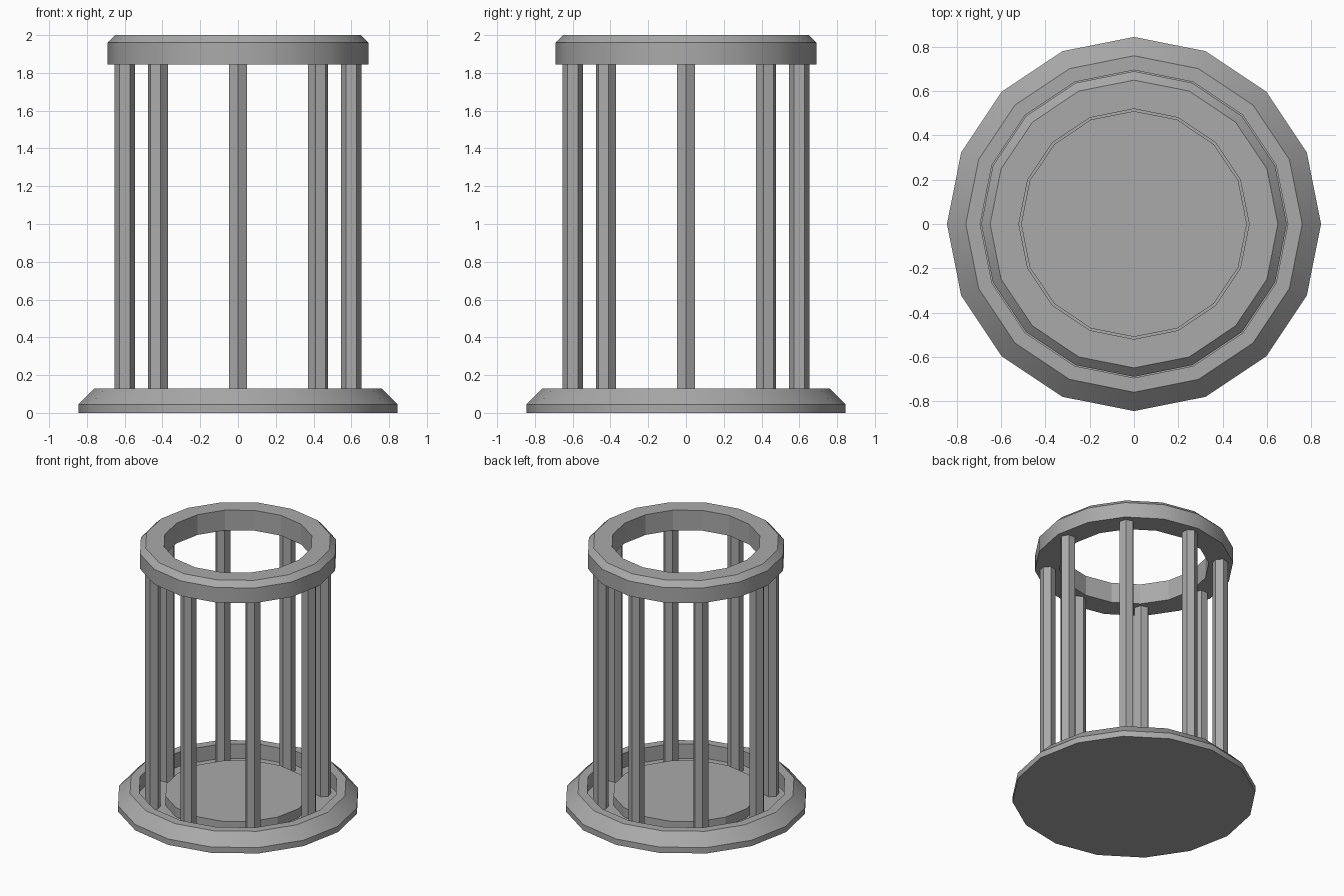
import bpy
import bmesh
import math

SIDES = 16
POSTS = 8
FLOOR = 0.02

cube = bpy.data.objects.get("Cube")
if cube:
    bpy.data.objects.remove(cube, do_unlink=True)

# Single plain grey
grey = bpy.data.materials.new("grey")
grey.use_nodes = True
colour = (0.4, 0.4, 0.4, 1)
grey.diffuse_color = colour
grey.node_tree.nodes["Principled BSDF"].inputs["Base Color"].default_value = colour


def finish(name, bm):
    bmesh.ops.recalc_face_normals(bm, faces=bm.faces[:])
    mesh = bpy.data.meshes.new(name)
    bm.to_mesh(mesh)
    bm.free()
    mesh.materials.append(grey)
    obj = bpy.data.objects.new(name, mesh)
    bpy.context.collection.objects.link(obj)
    return obj


def lathe(name, profile, closed, flat_inside):
    """Turn (radius, height) points round z; cap the ends if not closed."""
    bm = bmesh.new()
    rings = []
    for r, z in profile:
        turns = [math.tau * i / SIDES for i in range(SIDES)]
        rings.append([bm.verts.new((r * math.cos(a), r * math.sin(a), z)) for a in turns])
    pairs = list(zip(rings, rings[1:]))
    if closed:
        pairs.append((rings[-1], rings[0]))
    else:
        bm.faces.new(rings[0])
        bm.faces.new(rings[-1])
    for low, high in pairs:
        for i in range(SIDES):
            j = (i + 1) % SIDES
            bm.faces.new((low[i], low[j], high[j], high[i]))
    obj = finish(name, bm)

    # Smooth outer bands, faceted inner walls
    bpy.ops.object.select_all(action="DESELECT")
    obj.select_set(True)
    bpy.context.view_layer.objects.active = obj
    bpy.ops.object.shade_smooth_by_angle(angle=math.radians(30))
    for face in obj.data.polygons:
        if math.hypot(face.center.x, face.center.y) < flat_inside:
            face.use_smooth = False
    return obj


# Dished base: bevelled rim, sunken channel and raised centre plinth
lathe("base", [(0.845, 0), (0.845, 0.045), (0.76, 0.13), (0.695, 0.13),
               (0.695, FLOOR), (0.51, FLOOR), (0.51, 0.09)], False, 0.7)

# Open top ring with a bevelled outer edge
lathe("top_ring", [(0.69, 1.845), (0.69, 1.96), (0.65, 2), (0.52, 2),
                   (0.52, 1.845)], True, 0.53)

# Six-sided posts, each with an edge facing outward
for n in range(POSTS):
    angle = math.tau * n / POSTS
    bm = bmesh.new()
    bmesh.ops.create_cone(bm, cap_ends=True, segments=6, radius1=0.055,
                          radius2=0.055, depth=1.845 - FLOOR)
    # Put a corner on the local x axis
    corner = max(bm.verts, key=lambda v: v.co.x).co
    tilt = math.atan2(corner.y, corner.x)
    post = finish(f"post_{n + 1}", bm)
    post.location = (0.6 * math.cos(angle), 0.6 * math.sin(angle), (1.845 + FLOOR) / 2)
    post.rotation_euler.z = angle - tilt
